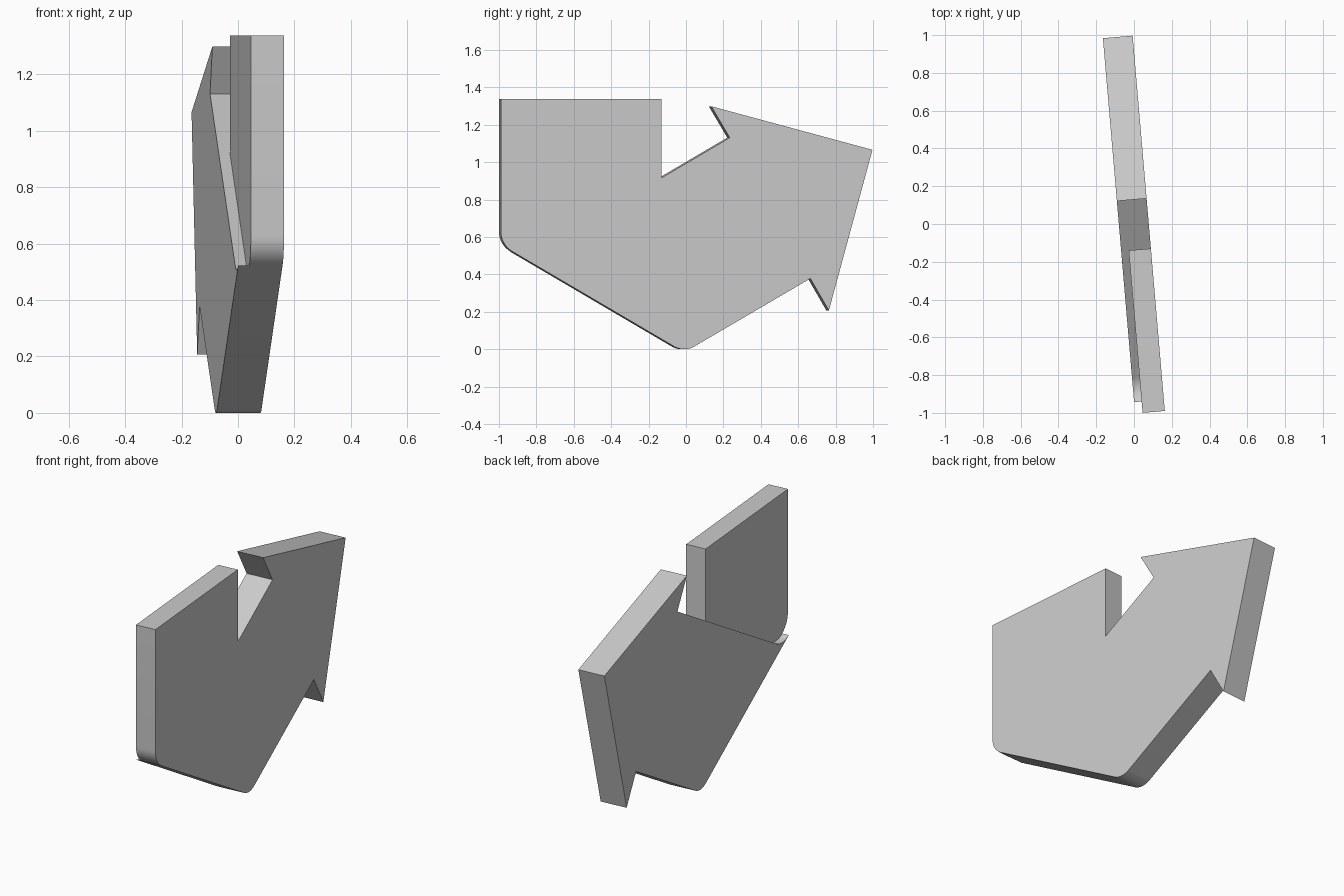
import bpy, bmesh, math
from mathutils import Vector

cube = bpy.data.objects.get("Cube")
if cube:
    bpy.data.objects.remove(cube, do_unlink=True)

# Depth levels across the plate
BACK, STEP, FRONT = -0.08, -0.04, 0.078


def fillet(a, b, c, t, steps=8):
    """Arc rounding corner b between a and c, starting t away from the corner."""
    a, b, c = Vector(a), Vector(b), Vector(c)
    d1, d2 = (a - b).normalized(), (c - b).normalized()
    half = d1.angle(d2) / 2
    centre = b + (d1 + d2).normalized() * t / math.cos(half)
    r1, r2 = b + d1 * t - centre, b + d2 * t - centre
    sweep = r1.angle(r2)
    arc = []
    for i in range(steps + 1):
        k = i / steps
        p = centre + (r1 * math.sin((1 - k) * sweep) + r2 * math.sin(k * sweep)) / math.sin(sweep)
        arc.append((p.x, p.y))
    return arc


# Key profile points (length, height)
notch = (-0.137, 0.917)
tail_top = (-0.137, 1.337)
tail_end = (-1.0, 1.337)
tail_corner = (-1.0, 0.5585)
low_corner = (-0.016, -0.017)
floor_corner = (-0.874, 0.487)
lower_barb = (0.661, 0.378)

heel = fillet(tail_end, tail_corner, low_corner, 0.07)
end = heel[-1]
reach = (Vector(end) - Vector(floor_corner)).length

# Three paths that meet at the notch and at the end of the fold
outer = ([end] + fillet(tail_corner, low_corner, lower_barb, 0.063)
         + [lower_barb, (0.76, 0.207), (0.994, 1.066), (0.129, 1.299), (0.228, 1.131), notch])
fold = [notch] + fillet(notch, floor_corner, end, reach)[:-1] + [end]
tail = [notch, tail_top, tail_end] + heel

bm = bmesh.new()
cache = {}


def vert(p, depth):
    key = (round(p[0], 5), round(p[1], 5), depth)
    if key not in cache:
        cache[key] = bm.verts.new((depth, p[0], p[1]))
    return cache[key]


def column(p, low, high):
    levels = [low, high]
    if low < STEP < high and p in (notch, end):
        levels.insert(1, STEP)
    return [vert(p, d) for d in levels]


def wall(path, low, high):
    for p, q in zip(path, path[1:]):
        bm.faces.new(column(p, low, high) + column(q, low, high)[::-1])


def cap(points, depth):
    bm.faces.new([vert(p, depth) for p in points])


# Side walls: thick arrow, recessed fold, thinner tail
wall(outer, BACK, FRONT)
wall(fold, BACK, STEP)
wall(tail, STEP, FRONT)

# Flat faces: whole front, arrow back, recessed tail back
cap(outer[:-1] + tail[:-1], FRONT)
cap(outer[:-1] + fold[:-1], BACK)
cap(tail[:-1] + fold[::-1][:-1], STEP)
bmesh.ops.recalc_face_normals(bm, faces=bm.faces)

mesh = bpy.data.meshes.new("folded_arrow")
bm.to_mesh(mesh)
bm.free()
arrow = bpy.data.objects.new("folded_arrow", mesh)
bpy.context.collection.objects.link(arrow)
arrow.rotation_euler.z = math.radians(4.9)

# Plain grey
grey = bpy.data.materials.new("light_grey")
grey.use_nodes = True
colour = (0.6, 0.6, 0.6, 1)
grey.diffuse_color = colour
grey.node_tree.nodes["Principled BSDF"].inputs["Base Color"].default_value = colour
mesh.materials.append(grey)

# Smooth the rounded corners only
bpy.ops.object.select_all(action="DESELECT")
arrow.select_set(True)
bpy.context.view_layer.objects.active = arrow
bpy.ops.object.shade_smooth_by_angle(angle=math.radians(25))
